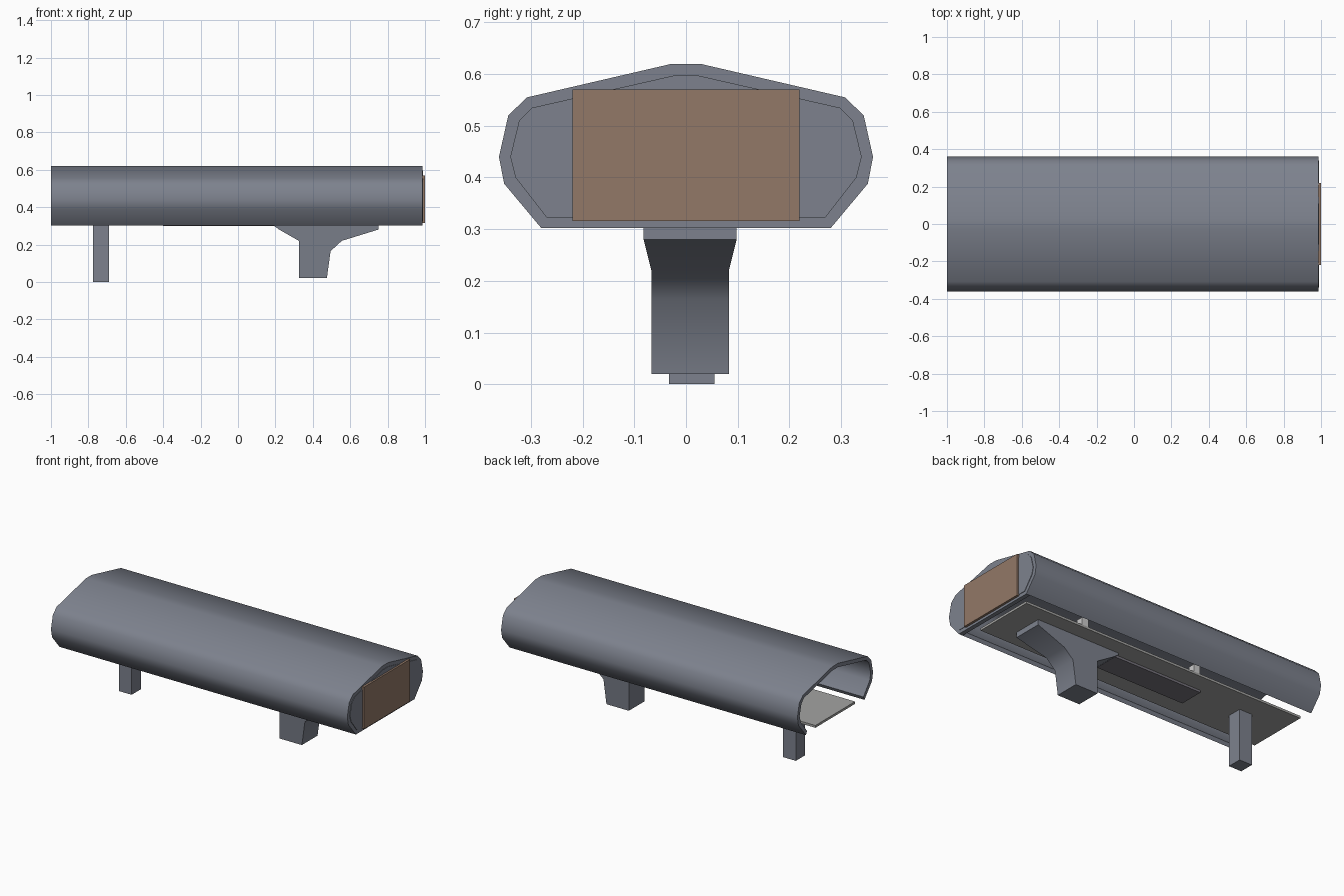
import bpy, bmesh, math

if "Cube" in bpy.data.objects:
    bpy.data.objects.remove(bpy.data.objects["Cube"])


def material(name, color):
    m = bpy.data.materials.new(name)
    m.diffuse_color = (*color, 1)
    m.use_nodes = True
    m.node_tree.nodes["Principled BSDF"].inputs["Base Color"].default_value = m.diffuse_color
    return m


steel = material("blue_grey", (0.205, 0.222, 0.268))
brown = material("brown", (0.29, 0.19, 0.135))
grey = material("neutral_grey", (0.37, 0.37, 0.36))
dark = material("dark_grey", (0.18, 0.17, 0.20))
white = material("white", (0.95, 0.95, 0.95))


def prism(name, profile, axis, lo, hi, mat=steel, smooth=None):
    """Extrude a closed 2D profile: axis 'x' takes (y, z), axis 'y' takes (x, z)."""
    place = (lambda p, d: (d, p[0], p[1])) if axis == 'x' else (lambda p, d: (p[0], d, p[1]))
    bm = bmesh.new()
    a = [bm.verts.new(place(p, lo)) for p in profile]
    b = [bm.verts.new(place(p, hi)) for p in profile]
    n = len(profile)
    bm.faces.new(a)
    bm.faces.new(b)
    for i in range(n):
        j = (i + 1) % n
        bm.faces.new((a[i], a[j], b[j], b[i]))
    bmesh.ops.recalc_face_normals(bm, faces=bm.faces)
    me = bpy.data.meshes.new(name)
    bm.to_mesh(me)
    bm.free()
    if smooth:
        me.shade_smooth()
        me.set_sharp_from_angle(angle=math.radians(smooth))
    me.materials.append(mat)
    ob = bpy.data.objects.new(name, me)
    bpy.context.collection.objects.link(ob)
    return ob


def box(name, x, y, z, mat=steel):
    return prism(name, [(y[0], z[0]), (y[1], z[0]), (y[1], z[1]), (y[0], z[1])],
                 'x', x[0], x[1], mat)


def mirrored(half):
    return half + [(-y, z) for y, z in reversed(half)]


# Housing cross-section, from lower -y edge up to the ridge, then mirrored
outer = mirrored([(-0.28, 0.302), (-0.352, 0.388), (-0.362, 0.44),
                  (-0.344, 0.52), (-0.308, 0.555), (-0.028, 0.62)])
inner = mirrored([(-0.27, 0.323), (-0.33, 0.40), (-0.34, 0.44),
                  (-0.323, 0.51), (-0.298, 0.535), (-0.025, 0.597)])

# Thin shell, open underneath and at the -x end
prism("housing_shell", outer + inner[::-1], 'x', -1.0, 0.986, smooth=35)

# Closed end with coloured window panel
prism("end_cap", inner, 'x', 0.96, 0.989)
box("end_cap_sill", (0.96, 0.986), (-0.28, 0.28), (0.302, 0.323))
box("end_panel", (0.98, 1.0), (-0.22, 0.22), (0.316, 0.57), brown)

# Floor plate with small blocks along its edges and a strip below it
box("floor_plate", (-1.0, 0.91), (-0.19, 0.19), (0.312, 0.326), grey)
for i, x in enumerate((0.50, -0.28)):
    for side, s in (("left", -1), ("right", 1)):
        box(f"edge_block_{side}_{i + 1}", (x - 0.022, x + 0.022),
            sorted((s * 0.15, s * 0.19)), (0.326, 0.37), white)
box("under_strip", (-0.40, 0.20), (-0.075, 0.075), (0.298, 0.314), dark)

# Flared main stand, wider where it meets the plate
stand = prism("main_stand", [(0.19, 0.314), (0.19, 0.302), (0.22, 0.28), (0.325, 0.22),
                             (0.325, 0.02), (0.475, 0.02), (0.495, 0.165), (0.555, 0.22),
                             (0.75, 0.28), (0.75, 0.314)], 'y', -1, 1, smooth=45)
for v in stand.data.vertices:
    v.co.y = 0.008 + math.copysign(0.09 if v.co.z > 0.25 else 0.075, v.co.y)

# Slim post near the open end
box("rear_post", (-0.775, -0.69), (-0.033, 0.055), (0.0, 0.314))
